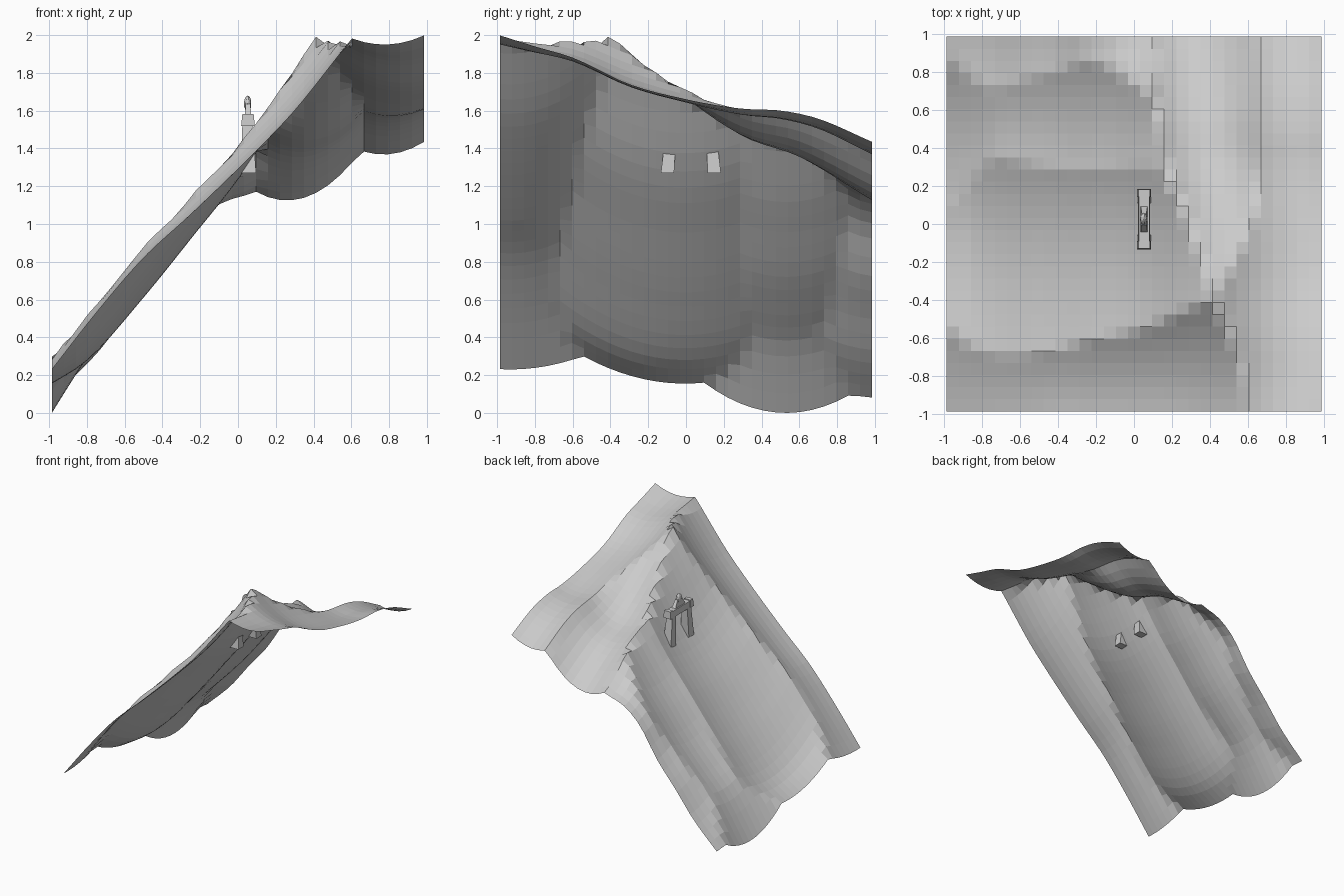
import bpy, bmesh

if "Cube" in bpy.data.objects:
    bpy.data.objects.remove(bpy.data.objects["Cube"])

HALF = 0.985
CELLS = 31


def curve(points, t):
    """Smooth (cubic) lookup through the points, straight past both ends."""
    if not isinstance(points, list):
        return points
    n = len(points)
    slope = [(points[i + 1][1] - points[i][1]) / (points[i + 1][0] - points[i][0]) for i in range(n - 1)]
    tan = [slope[0]] + [(slope[i] + slope[i + 1]) / 2 for i in range(n - 2)] + [slope[-1]]
    if t <= points[0][0]:
        return points[0][1] + tan[0] * (t - points[0][0])
    if t >= points[-1][0]:
        return points[-1][1] + tan[-1] * (t - points[-1][0])
    i = next(k for k in range(n - 1) if t <= points[k + 1][0])
    (a, u), (b, v) = points[i], points[i + 1]
    h = b - a
    s = (t - a) / h
    return (u * (1 + 2 * s) * (1 - s) ** 2 + h * tan[i] * s * (1 - s) ** 2
            + v * s * s * (3 - 2 * s) + h * tan[i + 1] * s * s * (s - 1))


# Hillside hollows run along x: floor height profile, centre y, curvature
SLOPES = [
    ([(-.985, .23), (-.75, .53), (-.5, .82), (-.25, 1.05), (.1, 1.39), (.3, 1.6), (.5, 1.85), (.6, 1.98)], -.93,
     [(-.985, .48), (-.6, .85), (.6, .95)]),
    ([(-.985, .155), (-.8, .275), (-.5, .61), (-.25, .92), (.05, 1.305), (.27, 1.67), (.42, 1.91)], -.005,
     [(-.985, .5), (-.6, .6), (.6, .6)]),
    ([(-.985, 0), (-.85, .215), (-.75, .36), (-.6, .52), (-.4, .735), (-.2, .985), (-.1, 1.11), (.1, 1.39)], .53, .85),
    ([(-.985, .08), (-.75, .31), (-.6, .5), (-.4, .74), (-.25, .97), (-.1, 1.1), (.1, 1.18), (.3, 1.4)], 1.03,
     [(-.985, .7), (-.6, .9), (0, 1.9)]),
]
# Summit hollows run along y: floor height profile, centre x profile, curvature
SUMMITS = [
    ([(-.38, 1.98), (-.2, 1.82), (0, 1.665), (.3, 1.465), (.6, 1.355), (.985, 1.125)],
     [(-.38, .45), (0, .43), (.3, .37), (.6, .32), (.985, .26)], 1.7),
    ([(-.985, 1.95), (-.8, 1.908), (-.6, 1.861), (-.3, 1.727), (0, 1.643), (.3, 1.577), (.5, 1.557), (.7, 1.505), (.985, 1.368)],
     [(-.985, .775), (-.6, .85), (-.3, .875), (0, .86), (.3, .82), (.985, .77)],
     [(-.985, 1.1), (-.5, 1.08), (0, 1.1), (.5, 1.3), (.985, 1.45)]),
]


def height(x, y):
    hs = [curve(f, x) + curve(c, x) * (y - yc) ** 2 for f, yc, c in SLOPES]
    hs += [curve(f, y) + curve(c, y) * (x - curve(xc, y)) ** 2 for f, xc, c in SUMMITS]
    return max(0, min(2, min(hs)))


def make(name, bm):
    mesh = bpy.data.meshes.new(name)
    bm.normal_update()
    bm.to_mesh(mesh)
    bm.free()
    ob = bpy.data.objects.new(name, mesh)
    bpy.context.collection.objects.link(ob)
    return ob


# Mountainside: open sheet whose hollows meet in sharp ridges
bm = bmesh.new()
bmesh.ops.create_grid(bm, x_segments=CELLS, y_segments=CELLS, size=HALF)
for v in bm.verts:
    v.co.z = height(v.co.x, v.co.y)
make("mountainside", bm)


def tapered_box(name, bottom, top):
    """Block between two rectangles (x, y, z, half width, half depth)."""
    bm = bmesh.new()
    rings = []
    for x, y, z, w, d in (bottom, top):
        rings.append([bm.verts.new((x + sx * w, y + sy * d, z))
                      for sx, sy in ((-1, -1), (1, -1), (1, 1), (-1, 1))])
    lo, hi = rings
    bm.faces.new(lo[::-1])
    bm.faces.new(hi)
    for i in range(4):
        j = (i + 1) % 4
        bm.faces.new((lo[i], lo[j], hi[j], hi[i]))
    return make(name, bm)


# Gateway: two leaning legs and a lintel with raised ends
CX, CY = 0.053, 0.026
for side, label in ((-1, "front"), (1, "back")):
    tapered_box(label + "_gate_leg", (CX + .003, CY + side * .124, 1.27, .04, .035),
                (CX - .003, CY + side * .102, 1.53, .027, .026))
    tapered_box(label + "_lintel_cap", (CX, CY + side * .137, 1.52, .036, .022),
                (CX, CY + side * .137, 1.582, .03, .018))
tapered_box("lintel", (CX, CY, 1.52, .031, .145), (CX, CY, 1.575, .028, .14))

# Carved ornament on the lintel
tapered_box("ornament_base", (CX, CY, 1.57, .018, .07), (CX, CY, 1.635, .012, .03))
bm = bmesh.new()
bmesh.ops.create_icosphere(bm, subdivisions=2, radius=1)
for v in bm.verts:
    v.co = (CX - .002 + v.co.x * .02, CY + v.co.y * .032, 1.638 + v.co.z * .042)
make("ornament_head", bm)
